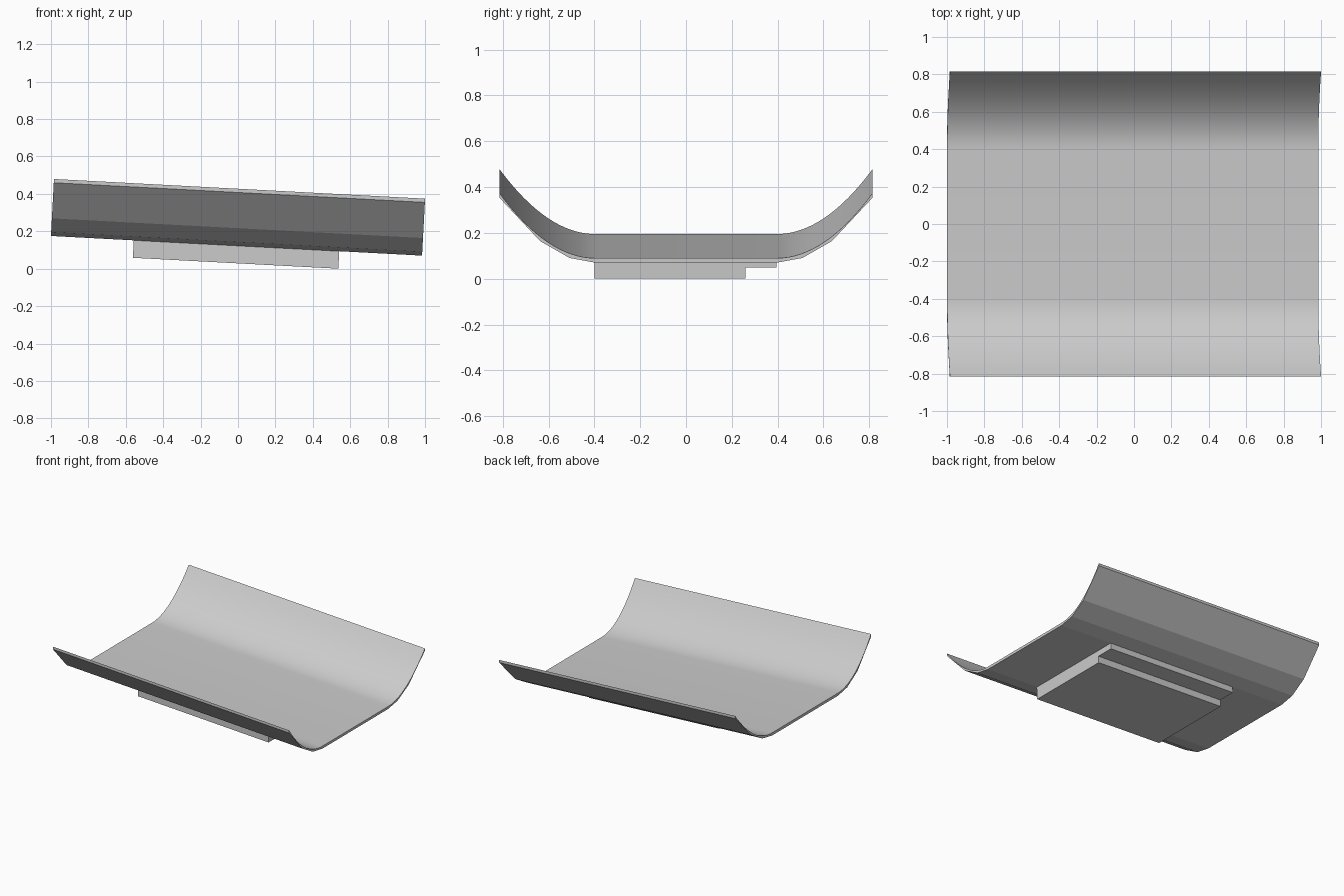
import bpy, bmesh, math
from mathutils import Matrix

cube = bpy.data.objects.get("Cube")
if cube:
    bpy.data.objects.remove(cube, do_unlink=True)

grey = bpy.data.materials.new("light grey")
grey.use_nodes = True
grey.diffuse_color = (0.6, 0.6, 0.6, 1)
grey.node_tree.nodes["Principled BSDF"].inputs["Base Color"].default_value = (0.6, 0.6, 0.6, 1)

# Everything is modelled level, then pitched down towards +x
PITCH = Matrix.Translation((-0.008, 0, 0.1225)) @ Matrix.Rotation(math.radians(3.03), 4, 'Y')
FLOOR, EDGE, RISE, WALL = 0.395, 0.815, 0.285, 0.02


def extrude_profile(name, profile, half_length, smooth_count=0):
    """Extrude a closed (y, z) profile along x; the first sides may be smooth."""
    bm = bmesh.new()
    ends = [[bm.verts.new((x, y, z)) for y, z in profile] for x in (-half_length, half_length)]
    n = len(profile)
    for i in range(n):
        j = (i + 1) % n
        face = bm.faces.new((ends[0][i], ends[0][j], ends[1][j], ends[1][i]))
        face.smooth = i < smooth_count
    bm.faces.new(ends[0])
    bm.faces.new(ends[1][::-1])
    bmesh.ops.recalc_face_normals(bm, faces=bm.faces)
    mesh = bpy.data.meshes.new(name)
    bm.to_mesh(mesh)
    bm.free()
    mesh.materials.append(grey)
    obj = bpy.data.objects.new(name, mesh)
    obj.matrix_world = PITCH
    bpy.context.collection.objects.link(obj)
    return obj


def curve_side(fractions, lift):
    """Parabolic side wall rising from the floor edge to the rim."""
    return [(FLOOR + (EDGE - FLOOR) * t, lift + RISE * t * t) for t in fractions]


def mirrored(side):
    return [(-y, z) for y, z in reversed(side)] + side


# Curved tray: finely curved inside, three flat facets per side outside
inner = mirrored(curve_side([i / 16 for i in range(17)], WALL))
outer = mirrored(curve_side([0, 0.27, 0.575, 1], 0))
extrude_profile("curved_tray", inner + outer[::-1], 0.9935, len(inner) - 1)

# Stepped mounting block underneath
block = [(-0.4, 0), (-0.4, -0.0934), (0.26, -0.0934), (0.26, -0.0434), (0.395, -0.0434), (0.395, 0)]
extrude_profile("mounting_block", block, 0.55)
